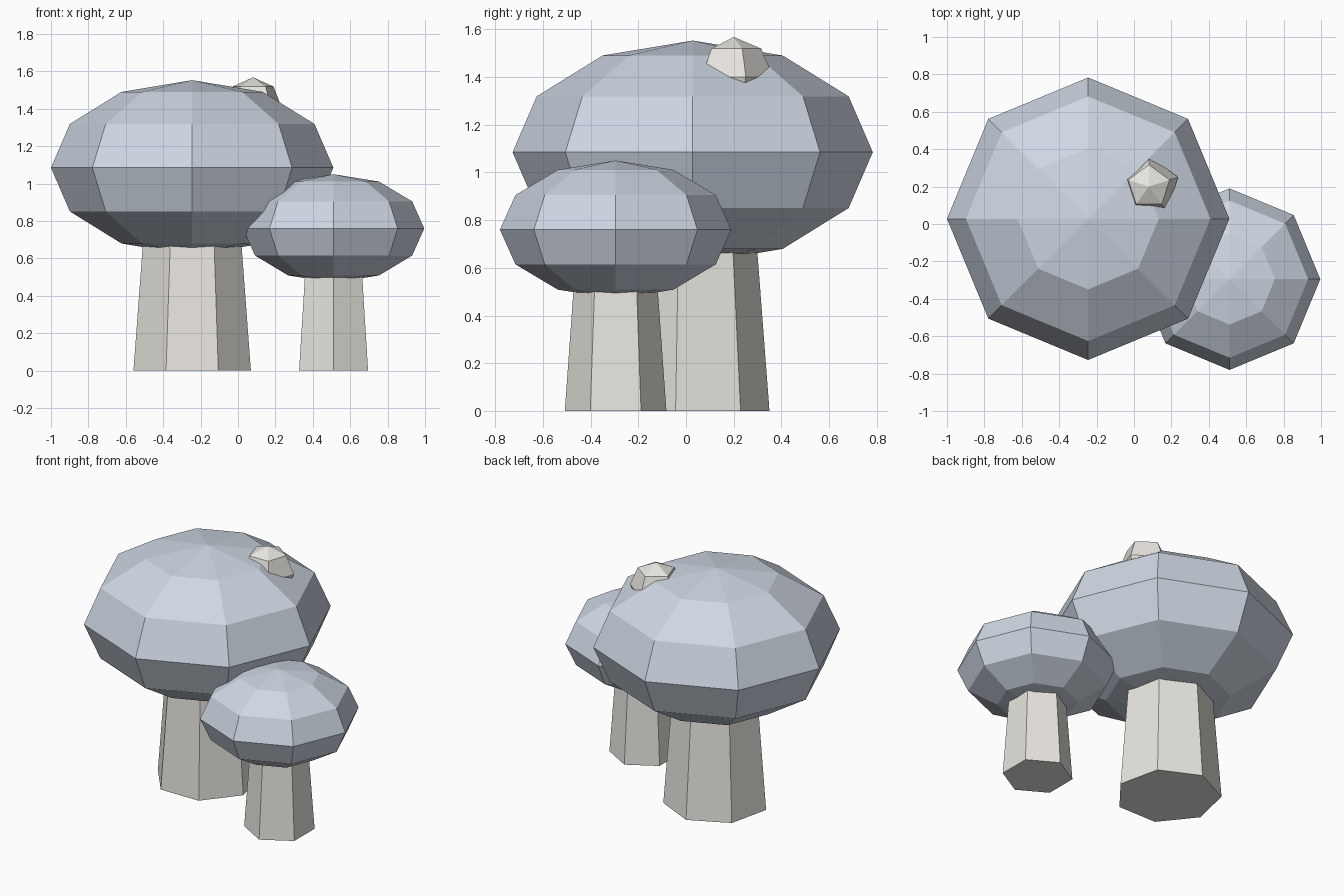
import bpy

if "Cube" in bpy.data.objects:
    bpy.data.objects.remove(bpy.data.objects["Cube"])


def material(name, rgb):
    mat = bpy.data.materials.new(name)
    mat.diffuse_color = (*rgb, 1.0)
    mat.use_nodes = True
    mat.node_tree.nodes["Principled BSDF"].inputs["Base Color"].default_value = mat.diffuse_color
    return mat


CAP = material("cap_blue_grey", (0.62, 0.68, 0.77))
PALE = material("pale_flesh", (0.81, 0.79, 0.74))


def finish(name, mat):
    obj = bpy.context.object
    obj.name = obj.data.name = name
    obj.data.materials.append(mat)
    return obj


def ball(name, center, radius, half_height, segments, rings, mat):
    """Faceted, flattened sphere."""
    bpy.ops.mesh.primitive_uv_sphere_add(
        segments=segments, ring_count=rings, radius=1, location=center)
    obj = finish(name, mat)
    obj.scale = (radius, radius, half_height)
    return obj


def stem(name, x, y, sides, base_radius, top_radius, height):
    """Tapered stem standing on the ground."""
    bpy.ops.mesh.primitive_cone_add(
        vertices=sides, radius1=base_radius, radius2=top_radius,
        depth=height, location=(x, y, height / 2))
    return finish(name, PALE)


# Large mushroom
stem("large_stem", -0.245, 0.028, 7, 0.322, 0.261, 0.80)
ball("large_cap", (-0.245, 0.028, 1.085), 0.755, 0.468, 8, 6, CAP)

# Small mushroom
stem("small_stem", 0.511, -0.295, 6, 0.213, 0.170, 0.60)
ball("small_cap", (0.511, -0.295, 0.76), 0.485, 0.29, 8, 6, CAP)

# Pale wart half sunk into the large cap
ball("cap_wart", (0.08, 0.20, 1.40), 0.164, 0.168, 5, 4, PALE)
